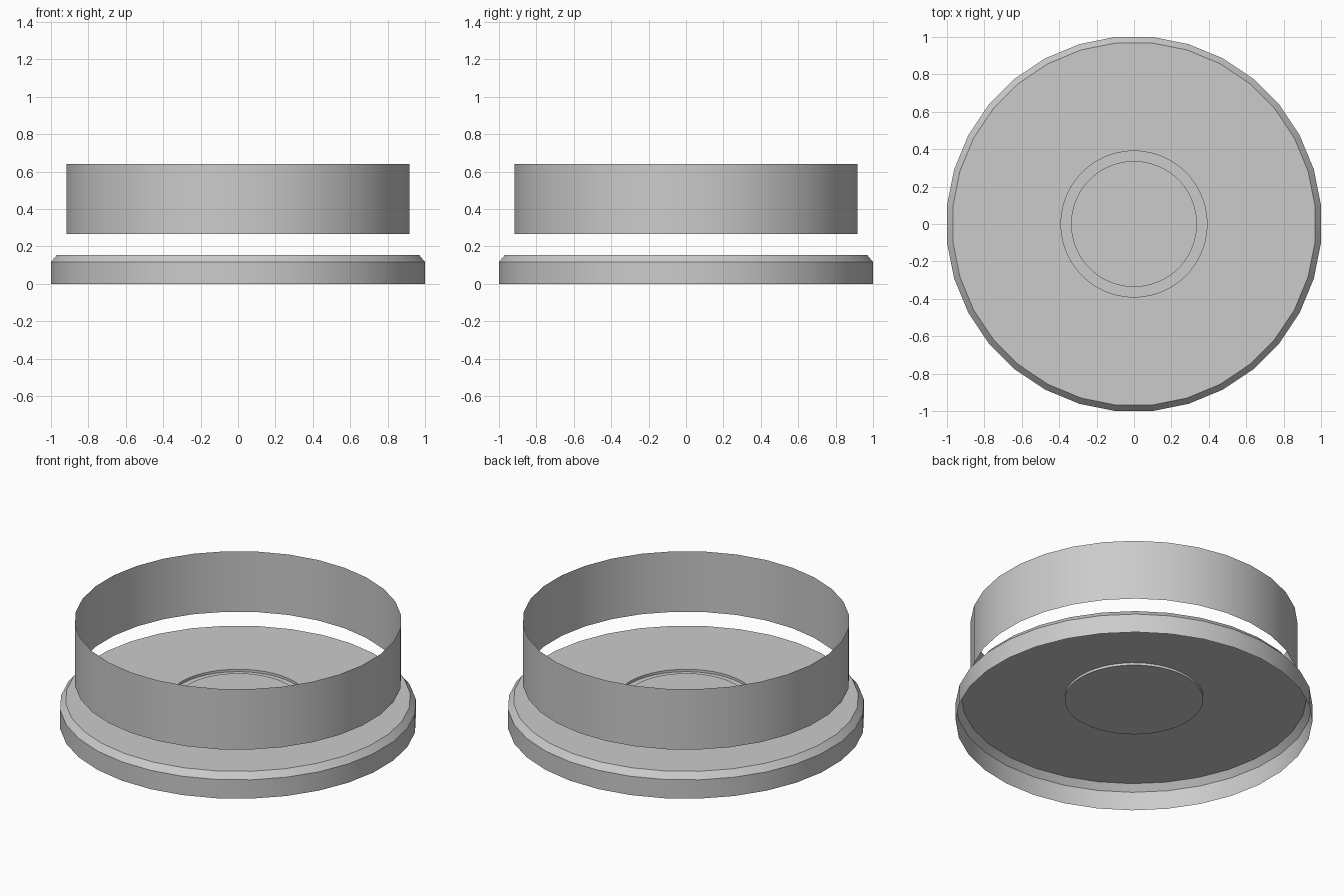
import bpy
import bmesh
from math import cos, sin, pi

cube = bpy.data.objects.get("Cube")
if cube:
    bpy.data.objects.remove(cube, do_unlink=True)

grey = bpy.data.materials.new("plain grey")
grey.use_nodes = True
colour = (0.6, 0.6, 0.6, 1)
grey.diffuse_color = colour
grey.node_tree.nodes["Principled BSDF"].inputs["Base Color"].default_value = colour


def loop(bm, radius, z, sides):
    """Closed edge loop with flats facing the axes; radius is to the flats."""
    r = radius / cos(pi / sides)
    verts = [bm.verts.new((r * cos((i + 0.5) * 2 * pi / sides),
                           r * sin((i + 0.5) * 2 * pi / sides), z))
             for i in range(sides)]
    return [bm.edges.new((verts[i], verts[(i + 1) % sides])) for i in range(sides)]


def turned_sheet(name, profile, capped):
    """Thin sheet turned from (radius, z, sides) points, outside to centre."""
    bm = bmesh.new()
    loops = [loop(bm, *point) for point in profile]
    for a, b in zip(loops, loops[1:]):
        if len(a) == len(b):
            bmesh.ops.bridge_loops(bm, edges=a + b)
        else:
            bmesh.ops.triangle_fill(bm, edges=a + b, use_beauty=True)
    if capped:
        bmesh.ops.contextual_create(bm, geom=loops[-1])
    bmesh.ops.recalc_face_normals(bm, faces=bm.faces)
    # Point the sheet's outside outward and upward
    wall = min(bm.faces, key=lambda f: f.calc_center_median().z)
    if wall.normal.dot(wall.calc_center_median()) < 0:
        bmesh.ops.reverse_faces(bm, faces=bm.faces)
    mesh = bpy.data.meshes.new(name)
    bm.to_mesh(mesh)
    bm.free()
    mesh.materials.append(grey)
    obj = bpy.data.objects.new(name, mesh)
    bpy.context.collection.objects.link(obj)
    bpy.ops.object.select_all(action="DESELECT")
    obj.select_set(True)
    bpy.context.view_layer.objects.active = obj
    bpy.ops.object.shade_smooth_by_angle(angle=pi / 6)
    return obj


# Open-bottomed lid: wall, chamfer, flat top and round groove
TOP, GROOVE = 0.155, 0.14
turned_sheet("base_lid", [
    (1.0, 0, 32), (1.0, 0.117, 32), (0.968, TOP, 32),
    (0.39, TOP, 64), (0.39, GROOVE, 64),
    (0.336, GROOVE, 64), (0.336, TOP, 64)], capped=True)

# Open band floating above the lid
turned_sheet("upper_band", [(0.917, 0.266, 32), (0.917, 0.642, 32)], capped=False)
